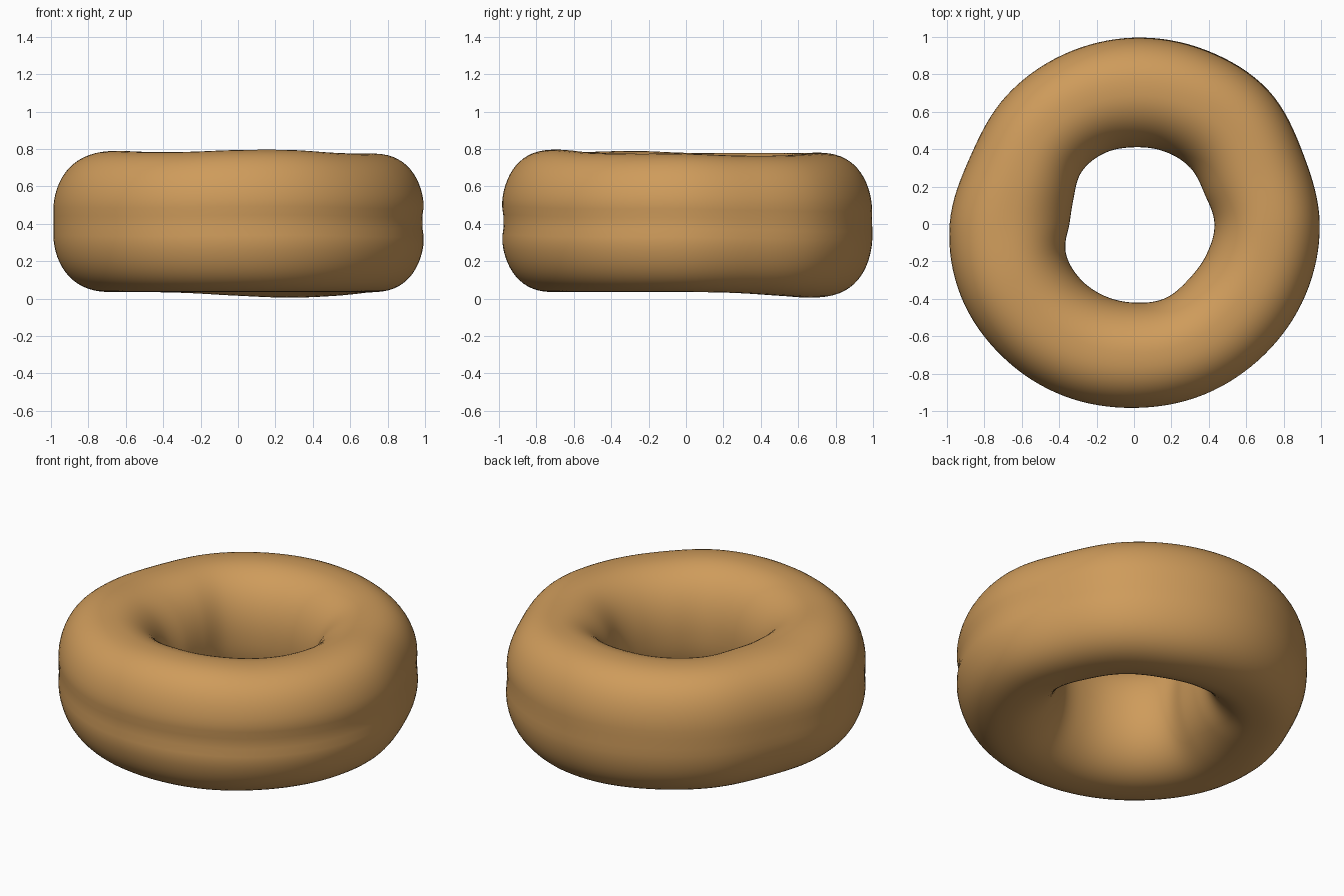
import bpy, bmesh, math

cube = bpy.data.objects.get("Cube")
if cube:
    bpy.data.objects.remove(cube, do_unlink=True)

# Radii and heights around the ring, every 22.5 degrees from +x
OUTER = [1.0, .985, 1.018, 1.01, 1.0, .985, .97, .95,
         .99, 1.008, 1.005, 1.0, .99, .993, .995, 1.0]
INNER = [.43, .41, .425, .42, .41, .41, .395, .35,
         .345, .395, .41, .415, .42, .43, .415, .42]
TOP = [.775, .765, .765, .775, .78, .78, .78, .78,
       .78, .79, .785, .785, .795, .795, .78, .775]
BOTTOM = [.035, .03, .015, .005, .015, .03, .035, .035,
          .035, .035, .035, .035, .035, .035, .035, .035]
STEPS, SIDES = 128, 64


def around(values, a):
    """Smooth closed interpolation of values at angle a."""
    n = len(values)
    f = a / math.tau * n
    i = int(f)
    t = f - i
    p, q, r, s = (values[(i + k) % n] for k in (-1, 0, 1, 2))
    return q + t * (r - p + t * (2*p - 5*q + 4*r - s + t * (3*(q - r) + s - p))) / 2


def power(v, e):
    return math.copysign(abs(v) ** e, v)


def ring_point(a, b):
    """Point on the dough at ring angle a and section angle b."""
    ro, ri = around(OUTER, a), around(INNER, a)
    top, low = around(TOP, a), around(BOTTOM, a)
    c, s = math.cos(b), math.sin(b)
    e = .83 if c > 0 else .93
    z = (top + low) / 2 + (top - low) / 2 * power(s, e)
    r = (ro + ri) / 2 + (ro - ri) / 2 * power(c, e)
    if c > 0:
        # Shallow crease round the outside, strongest at the front left
        depth = .011 + .008 * math.cos(a - math.radians(315))
        r -= depth * math.exp(-((z - .41) / .07) ** 2)
    return (r * math.cos(a), r * math.sin(a), z)


# Dough ring swept round the z axis
bm = bmesh.new()
rings = [[bm.verts.new(ring_point(math.tau * i / STEPS, math.tau * (j + .5) / SIDES))
          for j in range(SIDES)] for i in range(STEPS)]
for i in range(STEPS):
    here, there = rings[i], rings[(i + 1) % STEPS]
    for j in range(SIDES):
        k = (j + 1) % SIDES
        bm.faces.new((here[j], there[j], there[k], here[k])).smooth = True
bmesh.ops.recalc_face_normals(bm, faces=bm.faces)

mesh = bpy.data.meshes.new("dough_ring")
bm.to_mesh(mesh)
bm.free()
dough = bpy.data.objects.new("dough_ring", mesh)
bpy.context.collection.objects.link(dough)

# Baked dough colour
mat = bpy.data.materials.new("golden_brown")
mat.use_nodes = True
colour = (.62, .33, .105, 1)
mat.diffuse_color = colour
mat.node_tree.nodes["Principled BSDF"].inputs["Base Color"].default_value = colour
mesh.materials.append(mat)
